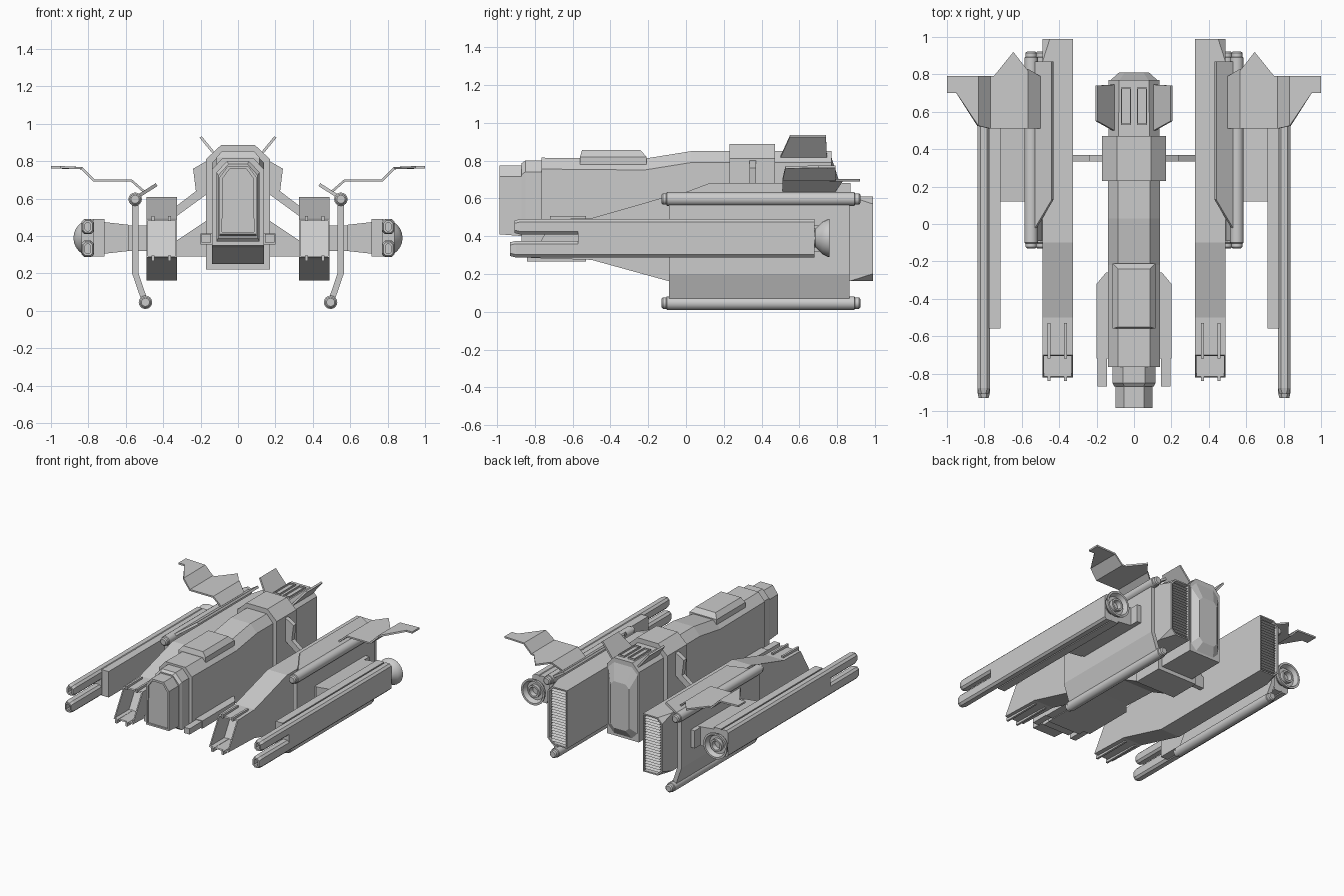
import bpy, bmesh, math
from mathutils import Vector

if "Cube" in bpy.data.objects:
    bpy.data.objects.remove(bpy.data.objects["Cube"])


def finish(name, bm, mirror=False, smooth=False):
    bmesh.ops.remove_doubles(bm, verts=bm.verts, dist=0.0002)
    bmesh.ops.recalc_face_normals(bm, faces=bm.faces)
    me = bpy.data.meshes.new(name)
    bm.to_mesh(me)
    bm.free()
    ob = bpy.data.objects.new(name, me)
    bpy.context.collection.objects.link(ob)
    if mirror:
        ob.modifiers.new("Mirror", 'MIRROR').use_mirror_merge = False
    if smooth:
        bpy.context.view_layer.objects.active = ob
        ob.select_set(True)
        bpy.ops.object.shade_smooth_by_angle(angle=math.radians(35))
        ob.select_set(False)
    return ob


def loft(sections, closed=False):
    """Skin a row of equal-sized point loops, capped unless closed."""
    bm = bmesh.new()
    rings = [[bm.verts.new(p) for p in s] for s in sections]
    for a, b in zip(rings, rings[1:]):
        for i in range(len(a)):
            j = (i + 1) % len(a)
            bm.faces.new((a[i], a[j], b[j], b[i]))
    if not closed:
        bm.faces.new(rings[0])
        bm.faces.new(rings[-1])
    bmesh.ops.recalc_face_normals(bm, faces=bm.faces)
    return bm


def prism(axis, pts, a, b):
    place = {'x': lambda p, t: (t, p[0], p[1]), 'y': lambda p, t: (p[0], t, p[1]),
             'z': lambda p, t: (p[0], p[1], t)}[axis]
    return loft([[place(p, t) for p in pts] for t in (a, b)])


def box(x0, x1, y0, y1, z0, z1):
    return prism('z', [(x0, y0), (x1, y0), (x1, y1), (x0, y1)], z0, z1)


def recess(bm, direction, rim, move):
    """Inset the face looking most along direction and sink it."""
    bm.normal_update()
    f = max(bm.faces, key=lambda q: q.normal.dot(Vector(direction)))
    bmesh.ops.inset_individual(bm, faces=[f], thickness=rim)
    g = bmesh.ops.extrude_discrete_faces(bm, faces=[f])['faces'][0]
    bmesh.ops.translate(bm, verts=g.verts, vec=move)
    return bm


def lathe(cx, cz, profile, n):
    return loft([[(cx + r * math.cos(2 * math.pi * i / n), y, cz + r * math.sin(2 * math.pi * i / n))
                  for i in range(n)] for r, y in profile])


def hull(y, w, zb, zt, cx=0.055, cz=0.06):
    return [(-w, y, zb), (w, y, zb), (w, y, zt - cz), (w - cx, y, zt), (cx - w, y, zt), (-w, y, zt - cz)]


def octo(y, x0, x1, z0, z1, c=0.015):
    return [(x0 + c, y, z0), (x1 - c, y, z0), (x1, y, z0 + c), (x1, y, z1 - c),
            (x1 - c, y, z1), (x0 + c, y, z1), (x0, y, z1 - c), (x0, y, z0 + c)]


def sheet(name, faces, thick):
    bm = bmesh.new()
    for f in faces:
        bm.faces.new([bm.verts.new(p) for p in f])
    ob = finish(name, bm, True)
    s = ob.modifiers.new("Thickness", 'SOLIDIFY')
    s.thickness, s.offset = thick, 0
    return ob


# Fuselage, nose and collar
finish("fuselage", loft([hull(-.765, .14, .35, .815), hull(-.22, .14, .35, .81), hull(.03, .14, .34, .85),
                         hull(.2, .14, .25, .85), hull(.77, .135, .25, .85)]))
finish("nose_collar", loft([hull(-.87, .105, .39, .785), hull(-.85, .115, .37, .8), hull(-.76, .115, .37, .8)]))
finish("nose", recess(loft([hull(-.985, .098, .41, .775, .045, .06), hull(-.86, .098, .4, .775, .045, .06)]),
                      (0, -1, 0), .018, (0, .012, 0)))
finish("body_collar", loft([hull(.23, .17, .22, .887, .08, .075), hull(.47, .17, .22, .887, .08, .075)]))
finish("tail_panel", loft([octo(.765, -.13, .13, .26, .83, .05), octo(.81, -.08, .08, .33, .69, .03)]))

# Roof hatch and rear roof vents
finish("roof_hatch", loft([[(-.115, -.56, z0), (.115, -.56, z0), (.115, -.21, z0), (-.115, -.21, z0)] if k else
                           [(-.085, -.55, z0), (.085, -.55, z0), (.085, -.24, z0), (-.085, -.24, z0)]
                           for k, z0 in ((1, .78), (1, .82), (0, .855))]))
finish("roof_vent", recess(box(.015, .07, .53, .73, .84, .862), (0, 0, 1), .01, (0, 0, -.015)), True)

# Chin pods with small barrels
finish("chin_pod", prism('z', [(.13, -.72), (.2, -.72), (.2, -.32), (.15, -.26), (.13, -.26)], .355, .415), True)
finish("chin_barrel", box(.145, .195, -.87, -.71, .365, .41), True)

# Tail fins
sheet("tail_fin", [[(.11, .5, .82), (.2, .55, .93), (.2, .74, .93), (.11, .745, .82)]], .014)

# Struts to the engines
finish("upper_strut", prism('y', [(.13, .81), (.17, .8), (.24, .76), (.225, .64), (.33, .56), (.33, .505),
                                  (.165, .625), (.13, .64)], .335, .37), True)
finish("lower_strut", prism('y', [(.13, .5), (.165, .485), (.33, .375), (.33, .29), (.13, .29)], .335, .37), True)

# Engines with slanted hollow intakes
finish("engine", recess(prism('x', [(-.82, .285), (-.5, .275), (-.09, .162), (.87, .162), (.87, .61), (-.1, .61),
                                    (-.5, .495), (-.7, .49)], .325, .49), (0, -.87, .5), .013, (0, .17, 0)), True)


def exhaust(y, c):
    return [(.325, y, .162), (.49 - c, y, .162), (.49, y, .162 + c), (.49, y, .61 - c), (.49 - c, y, .61), (.325, y, .61)]


finish("engine_exhaust", recess(loft([exhaust(.868, .001), exhaust(.99, .04)]), (0, 1, 0), .012, (0, -.03, 0)), True)
bm = bmesh.new()
for k in range(20):  # exhaust slats
    z = .183 + k * .0205
    pts = [(.337, .962, z), (.337, .988, z + .004), (.337, .962, z + .016)]
    a = [bm.verts.new(p) for p in pts]
    b = [bm.verts.new((.465, p[1], p[2])) for p in pts]
    for i in range(3):
        bm.faces.new((a[i], a[(i + 1) % 3], b[(i + 1) % 3], b[i]))
    bm.faces.new(a)
    bm.faces.new(b)
finish("exhaust_slats", bm, True)

# Intake rails
for x in (.367, .455):
    finish("intake_rail_top", box(x - .008, x + .008, -.72, -.53, .48, .508), True)
    finish("intake_rail_bottom", box(x - .008, x + .008, -.84, -.53, .267, .295), True)

# Side tubes and the bent plate that joins them
for name, cx, cz in (("upper_tube", .55, .597), ("lower_tube", .495, .046)):
    finish(name, lathe(cx, cz, [(.022, -.13), (.03, -.122), (.03, -.105), (.036, -.1), (.036, .89), (.03, .893),
                                (.03, .915), (.022, .922)], 16), True, True)
finish("tube_plate", prism('y', [(.532, .58), (.566, .58), (.566, .2), (.518, .06), (.484, .06), (.532, .2)],
                           -.09, .865), True)

# Wings and the sloped fairing at their root
sheet("wing_fairing", [[(.435, .13, .675), (.53, -.03, .615), (.53, .87, .615), (.435, .87, .675)]], .018)
wy = .79
sheet("wing", [
    [(.505, .51, .64), (.57, .51, .697), (.57, .83, .697), (.505, .79, .64)],
    [(.57, .51, .697), (.77, .51, .697), (.77, wy, .697), (.75, wy, .697), (.645, .92, .697), (.575, .83, .697),
     (.57, .83, .697)],
    [(.77, .51, .697), (.835, .525, .763), (.835, wy, .763), (.77, wy, .697)],
    [(.835, .525, .763), (.95, .7, .768), (1, .7, .768), (1, wy, .768), (.835, wy, .763)]], .013)

# Gun pods
finish("pod_link", box(.48, .6, .13, .75, .32, .457), True)
finish("pod_root", loft([[(x, .12, .39 - h), (x, .68, .39 - h), (x, .68, .39 + h), (x, .12, .39 + h)]
                         for x, h in ((.585, .07), (.72, .085))]), True)
finish("pod_body", box(.715, .775, -.56, .68, .29, .49), True)
finish("gun_body", loft([octo(y, .77, .837, .288, .49) for y in (-.57, .68)]), True)
for name, y, z0, z1 in (("upper_gun", -.908, .41, .49), ("lower_gun", -.93, .288, .375)):
    finish(name, recess(loft([octo(y, .777, .83, z0 + .007, z1 - .007), octo(y + .03, .77, .837, z0, z1),
                              octo(-.56, .77, .837, z0, z1)]), (0, -1, 0), .012, (0, .04, 0)), True)

# Pod thrusters
finish("pod_thruster", lathe(.78, .39, [(.05, .66), (.05, .685), (.085, .72), (.1, .75), (.1, .76), (.085, .76),
                                        (.07, .725), (.048, .725), (.048, .75), (.034, .75), (.03, .715)], 24),
       True, True)
